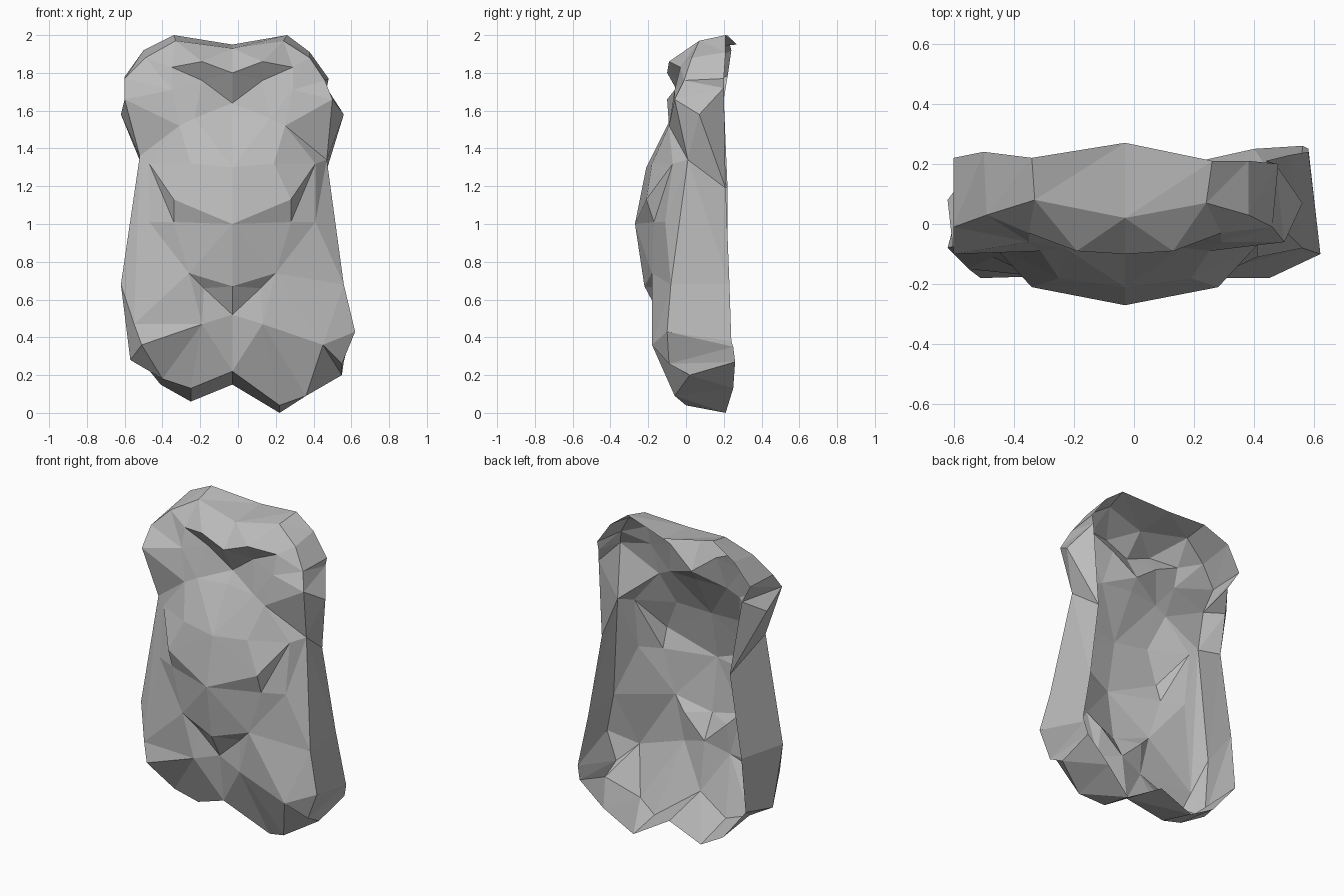
import bpy
import bmesh
from mathutils import Vector
from mathutils.geometry import delaunay_2d_cdt

default_cube = bpy.data.objects.get("Cube")
if default_cube:
    bpy.data.objects.remove(default_cube, do_unlink=True)

UNIT = 0.01          # the points below are hundredths
CENTRE_X = -3        # centre line of the sculpted front


def point(x, y, z):
    return Vector((x, y, z)) * UNIT


def make_material(name, colour):
    material = bpy.data.materials.new(name)
    material.use_nodes = True
    material.diffuse_color = colour
    shader = material.node_tree.nodes["Principled BSDF"]
    shader.inputs["Base Color"].default_value = colour
    shader.inputs["Roughness"].default_value = 0.8
    return material


# Outline of the front plate, clockwise from the neck
front_rim = [
    (-3, 2, 193), (24, 7, 197), (38, 3, 188), (46, -1, 176), (50, -6, 166),
    (47, 1, 134), (56, -8, 68), (62, -10, 43), (55, -9, 26), (55, 2, 20),
    (36, -6, 9), (22, 0, 4), (-3, -10, 22), (-25, -4, 13), (-40, -6, 18),
    (-57, -5, 28), (-62, -8, 68), (-52, -5, 136), (-60, -10, 166),
    (-60, -1, 177), (-49, 3, 188), (-33, 8, 197),
]

# Open back edge, one point for each point of the front outline
back_rim = [
    (-3, 27, 195), (26, 21, 200), (38, 21, 191), (48, 20, 177), (47, 20, 172),
    (44, 21, 119), (52, 23, 68), (58, 24, 38), (58, 25, 35), (56, 26, 27),
    (40, 25, 13), (22, 21, 0), (-3, 21, 15), (-25, 21, 6), (-41, 22, 15),
    (-57, 22, 35), (-54, 22, 68), (-46, 22, 119), (-53, 20, 166),
    (-60, 22, 178), (-50, 24, 192), (-34, 22, 200),
]

# Walls between shoulder and waist swell to a point, keyed by first corner
shoulder_tips = {4: (56, 7, 158), 17: (-62, 8, 158)}
RIGHT_WAIST = 17

# Muscle creases, each running from the centre line outwards
creases = {
    "collar ridge": [(0, -10, 180), (16, -9, 186), (32, -3, 183)],
    "collar hollow": [(0, -1, 164), (16, -3, 176), (32, -3, 183)],
    "upper chest": [(0, -6, 157), (20, -8, 156)],
    "shoulder ridge": [(32, -6, 171)],
    "chest side": [(28, -9, 152)],
    "chest bulge": [(0, -21, 130), (22, -18, 132), (44, -7, 132)],
    "rib ridge": [(0, -27, 100), (31, -21, 113), (44, -7, 132)],
    "rib hollow": [(0, -27, 100), (31, -17, 101), (44, -11, 101)],
    "rib side": [(31, -17, 101), (44, -7, 132)],
    "waist ridge": [(0, -22, 67), (23, -18, 74)],
    "waist hollow": [(0, -14, 52), (15, -15, 66), (23, -18, 74)],
    "hip": [(16, -17, 47), (48, -18, 36)],
}

# Gather the front points and the edges that must stay as folds
points = [point(*p) for p in front_rim]
rim_count = len(points)
folds = [(i, (i + 1) % rim_count) for i in range(rim_count)]
known = {}


def add_point(x, y, z):
    key = (x, y, z)
    if key not in known:
        known[key] = len(points)
        points.append(point(*key))
    return known[key]


for side in (1, -1):
    for crease in creases.values():
        chain = [add_point(CENTRE_X + side * x, y, z) for x, y, z in crease]
        folds.extend(zip(chain, chain[1:]))

# Flank fold on the right, from the waist down to the outer hip
flank = add_point(-55, -15, 47)
folds += [(RIGHT_WAIST, flank), (flank, chain[-1])]

# Triangulate the front plate as seen head-on
flat = [Vector((p.x, p.z)) for p in points]
result = delaunay_2d_cdt(flat, folds, [], 1, 0.0001)
triangles, origins = result[2], result[3]

bm = bmesh.new()
verts = [bm.verts.new(p) for p in points]
for triangle in triangles:
    corners = [verts[origins[i][0]] for i in triangle]
    bm.faces.new(corners)

# Side walls from the front outline to the open back
back = [bm.verts.new(point(*p)) for p in back_rim]
for i in range(rim_count):
    j = (i + 1) % rim_count
    corners = [verts[i], back[i], back[j], verts[j]]
    if i in shoulder_tips:
        tip = bm.verts.new(point(*shoulder_tips[i]))
        for a, b in zip(corners, corners[1:] + corners[:1]):
            bm.faces.new((a, b, tip))
    else:
        bm.faces.new(corners[:3])
        bm.faces.new((corners[0], corners[2], corners[3]))

# Consistent facing, with the front plate looking forward
bmesh.ops.recalc_face_normals(bm, faces=bm.faces)
if sum(f.normal.y * f.calc_area() for f in bm.faces) > 0:
    bmesh.ops.reverse_faces(bm, faces=bm.faces)

mesh = bpy.data.meshes.new("torso_shell")
bm.to_mesh(mesh)
bm.free()
mesh.materials.append(make_material("light_grey", (0.5, 0.5, 0.5, 1)))
torso = bpy.data.objects.new("torso_shell", mesh)
bpy.context.collection.objects.link(torso)
